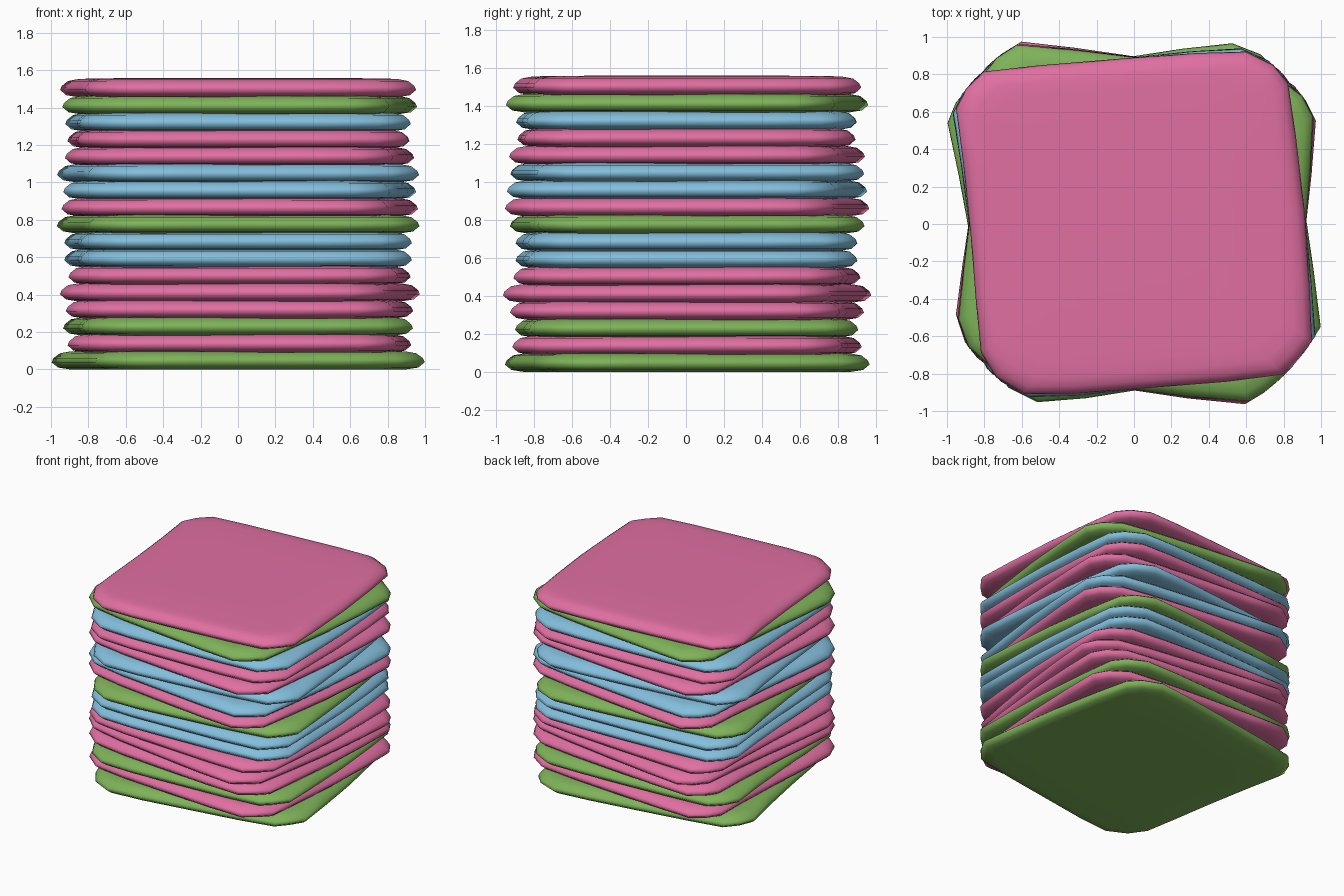
import bpy, bmesh
from math import radians

if "Cube" in bpy.data.objects:
    bpy.data.objects.remove(bpy.data.objects["Cube"])

# Rim outline of one folded cloth, slightly uneven rounded square
RIM = [(.915, 0), (.90, .40), (.88, .69), (.81, .79), (.67, .872), (.40, .885),
       (0, .887), (-.45, .885), (-.74, .875), (-.84, .79), (-.90, .69), (-.885, .40),
       (-.875, 0), (-.875, -.35), (-.87, -.62), (-.80, -.76), (-.66, -.86), (-.40, -.88),
       (0, -.88), (.42, -.88), (.73, -.865), (.82, -.79), (.90, -.70), (.91, -.40)]
# Cross-section: outline scale and height, underside to top
PROFILE = [(.6, .002), (.90, .002), (.965, .012), (1, .040), (.99, .062),
           (.955, .088), (.90, .098), (.82, .102), (.5, .104)]
PITCH = .091

def material(name, rgb):
    m = bpy.data.materials.new(name)
    m.diffuse_color = (*rgb, 1)
    m.use_nodes = True
    m.node_tree.nodes["Principled BSDF"].inputs["Base Color"].default_value = m.diffuse_color
    return m

MATS = {"g": material("green", (.21, .45, .10)),
        "p": material("pink", (.75, .16, .36)),
        "b": material("blue", (.23, .52, .72))}

def cloth_mesh(mat):
    bm = bmesh.new()
    rings = [[bm.verts.new((x * s, y * s, z)) for x, y in RIM] for s, z in PROFILE]
    n = len(RIM)
    for a, b in zip(rings, rings[1:]):
        for i in range(n):
            j = (i + 1) % n
            bm.faces.new((a[i], a[j], b[j], b[i]))
    bm.faces.new(rings[0][::-1])
    bm.faces.new(rings[-1])
    for f in bm.faces:
        f.smooth = True
    me = bpy.data.meshes.new("folded_cloth")
    bm.to_mesh(me)
    bm.free()
    me.materials.append(mat)
    return me

MESHES = {k: cloth_mesh(m) for k, m in MATS.items()}

# Stack from the ground up: colour and twist of each cloth
COLOURS = "gpgpppbbgpbbppbgp"
TWISTS = [9, -4, 3, -5, -8.5, -3.5, 2.5, 2.5, 6.2, -7.5, -6.5, 6, -5.5, 1, 2, -7, 4.5]
for i, (c, t) in enumerate(zip(COLOURS, TWISTS)):
    ob = bpy.data.objects.new(f"folded_cloth_{i + 1:02d}", MESHES[c])
    ob.location.z = i * PITCH - .002
    ob.rotation_euler.z = radians(t)
    bpy.context.collection.objects.link(ob)
